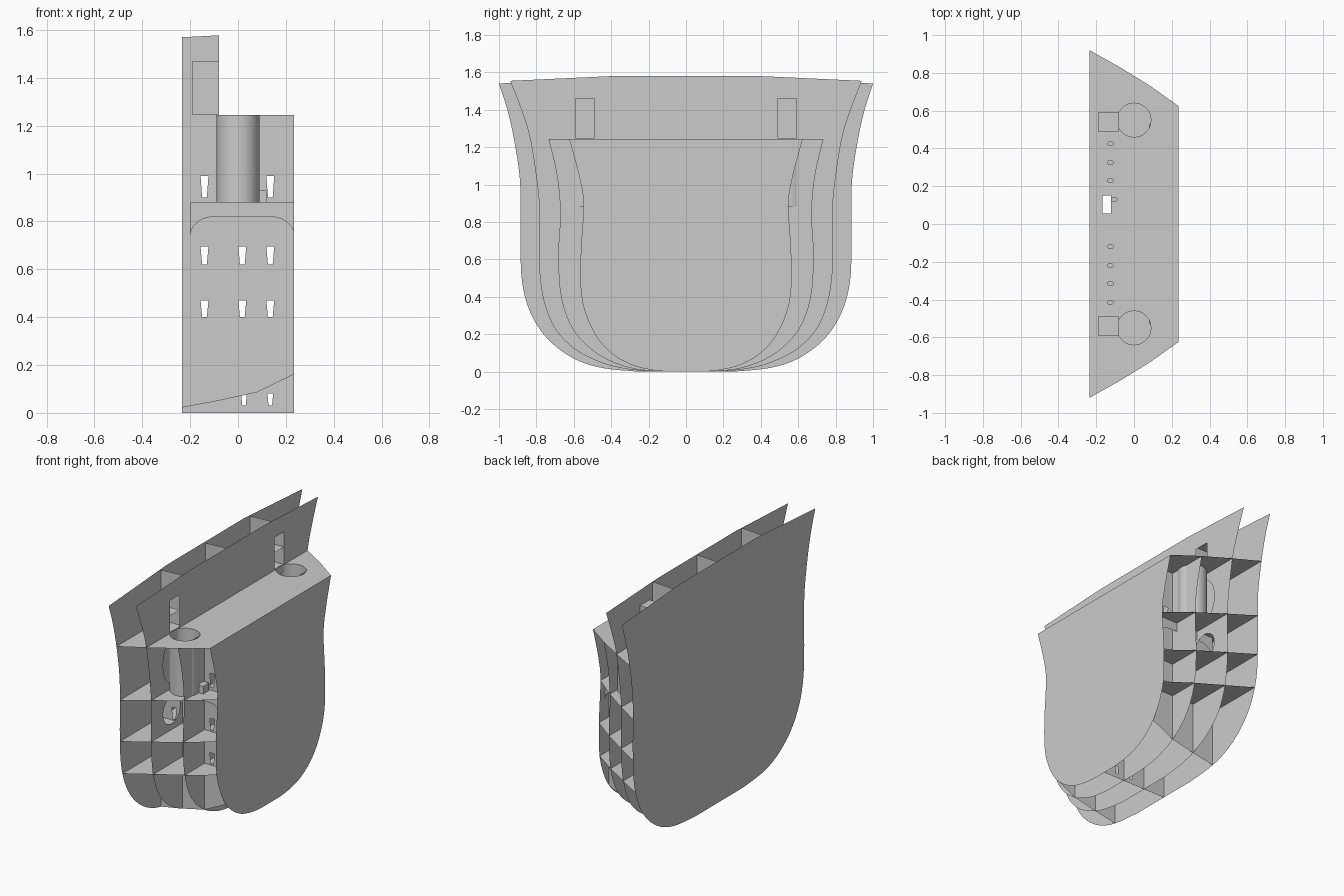
import bpy, math
from mathutils import Vector
from mathutils.geometry import tessellate_polygon

if "Cube" in bpy.data.objects:
    bpy.data.objects.remove(bpy.data.objects["Cube"])

XS = [-0.235, -0.08, 0.08, 0.235]
DECK = 1.245

# half-breadth profiles (y, z), keel to top, one per frame
PROFILES = [
    [(.25, 0), (.45, .02), (.6, .07), (.73, .165), (.82, .29), (.87, .44), (.885, .62),
     (.885, .9), (.89, 1.05), (.92, 1.245), (.955, 1.4), (1.0, 1.54)],
    [(.2, 0), (.35, .02), (.47, .055), (.6, .125), (.70, .23), (.755, .36), (.78, .5),
     (.787, .65), (.784, .85), (.795, 1.0), (.833, 1.245), (.88, 1.4), (.94, 1.555)],
    [(.15, 0), (.3, .02), (.45, .08), (.57, .18), (.64, .3), (.675, .45), (.682, .65),
     (.672, .85), (.69, 1.05), (.735, DECK)],
    [(.1, 0), (.2, .012), (.3, .04), (.4, .1), (.48, .19), (.54, .32), (.563, .45),
     (.562, .65), (.548, .9), (.575, 1.06), (.625, DECK)],
]


def smooth(pts, n=4):
    """Catmull-Rom refinement of a profile."""
    p = [Vector(q) for q in pts]
    out = []
    for i in range(len(p) - 1):
        a, b, c, d = p[max(i - 1, 0)], p[i], p[i + 1], p[min(i + 2, len(p) - 1)]
        for k in range(n):
            t = k / n
            out.append(.5 * (2 * b + (c - a) * t + (2 * a - 5 * b + 4 * c - d) * t * t
                             + (3 * b - a - 3 * c + d) * t ** 3))
    return out + [p[-1]]


HULL = [smooth(p) for p in PROFILES]


def lookup(prof, v, key):
    """Interpolate the other coordinate where coordinate `key` first reaches v."""
    for a, b in zip(prof, prof[1:]):
        if a[key] <= v <= b[key]:
            t = (v - a[key]) / max(b[key] - a[key], 1e-9)
            return a[1 - key] + t * (b[1 - key] - a[1 - key])
    return prof[0][1 - key] if v < prof[0][key] else prof[-1][1 - key]


def sheet(name, axis, pos, outline, holes=()):
    """Flat plate perpendicular to an axis, with holes."""
    def place(q):
        c = list(q)
        c.insert(axis, pos)
        return Vector(c)
    loops = [[place(q) for q in lp] for lp in [outline, *holes]]
    verts = [v for lp in loops for v in lp]
    me = bpy.data.meshes.new(name)
    me.from_pydata(verts, [], [tuple(f) for f in tessellate_polygon(loops)])
    ob = bpy.data.objects.new(name, me)
    bpy.context.collection.objects.link(ob)
    return ob


def ellipse(u, v, ru, rv, n=24):
    return [(u + ru * math.cos(2 * math.pi * k / n), v + rv * math.sin(2 * math.pi * k / n))
            for k in range(n)]


def rect(u0, u1, v0, v1):
    return [(u0, v0), (u1, v0), (u1, v1), (u0, v1)]


# transverse frames
for i, x in enumerate(XS):
    side = [tuple(p) for p in HULL[i]]
    top = [(.4, 1.58), (-.4, 1.58)] if i < 2 else []
    holes = []
    if i == 1:
        for s in (-1, 1):
            holes.append(rect(s * .54 - .05, s * .54 + .05, 1.25, 1.46))
            holes.append(ellipse(s * .57, 1.06, .09, .14))
            holes.append(ellipse(s * .57, .74, .09, .09))
    sheet(f"transverse_frame_{i}", 0, x, side + top + [(-y, z) for y, z in reversed(side)], holes)

# decks, with ladder opening, pipe openings and small drain holes
for i, z in enumerate((.39, .61, .88, DECK)):
    edge = [(x, lookup(h, z, 1)) for x, h in zip(XS, HULL)]
    holes = [rect(-.168, -.122, .055, .15)]
    if i == 3:
        holes += [ellipse(0, s * .55, .09, .09) for s in (-1, 1)]
        holes += [ellipse(-.105 if y == .13 else -.125, y, .016, .011, 10)
                  for y in (-.415, -.315, -.22, -.12, .13, .23, .325, .425)]
    sheet(f"deck_{i}", 2, z, edge + [(x, -y) for x, y in reversed(edge)], holes)


# longitudinal walls with tapered windows
def window(x, z, w, h):
    return [(x - w * .3, z), (x + w * .3, z), (x + w / 2, z + h), (x - w / 2, z + h)]


for name, y in (("centre_wall", 0), ("left_wall", -.46), ("right_wall", .46)):
    bottom = [(x, lookup(h, abs(y), 0) if y else 0) for x, h in zip(XS, HULL)]
    top = [(XS[3], DECK), (XS[1], DECK), (XS[1], 1.578), (XS[0], 1.57)]
    holes = [window(x, z, .033, h) for x in (-.14, .018, .135)
             for z, h in ((.40, .07), (.62, .075), (.90, .09))]
    if y == 0:
        holes += [window(x, .03, .024, .05) for x in (.025, .135)]
    sheet(name, 1, y, bottom + top, holes)

for s, side in ((-1, "left"), (1, "right")):
    # open vertical pipe below the top deck
    bpy.ops.mesh.primitive_cylinder_add(vertices=32, radius=.09, depth=DECK - .88,
                                        end_fill_type='NOTHING',
                                        location=(0, s * .55, (DECK + .88) / 2))
    pipe = bpy.context.object
    pipe.name = f"{side}_pipe"
    bpy.ops.object.shade_smooth_by_angle()
    # backing plate beside the pipe
    sheet(f"{side}_backing_plate", 0, -.092, rect(s * .545 - .1, s * .545 + .1, .88, DECK))
    # arched beam under the deck
    arc = [(-.2 + .1 * (1 - math.cos(a)), .74 + .08 * math.sin(a))
           for a in [math.pi / 2 * k / 6 for k in range(7)]]
    arc += [(.135 + .1 * math.sin(a), .74 + .08 * math.cos(a))
            for a in [math.pi / 2 * k / 6 for k in range(7)]]
    sheet(f"{side}_arched_beam", 1, s * .5, arc + [(.235, .88), (-.2, .88)])
    # small shelves and cheek behind the upper slot
    for k, z in enumerate((1.36, 1.47)):
        sheet(f"{side}_shelf_{k}", 2, z, rect(-.19, -.08, s * .54 - .05, s * .54 + .05))
    sheet(f"{side}_slot_cheek", 1, s * .59, rect(-.19, -.08, DECK, 1.47))
    # small block standing on the middle deck
    bpy.ops.mesh.primitive_cube_add(size=1, location=(.1, s * .5, .905))
    block = bpy.context.object
    block.name = f"{side}_block"
    block.scale = (.04, .06, .05)
